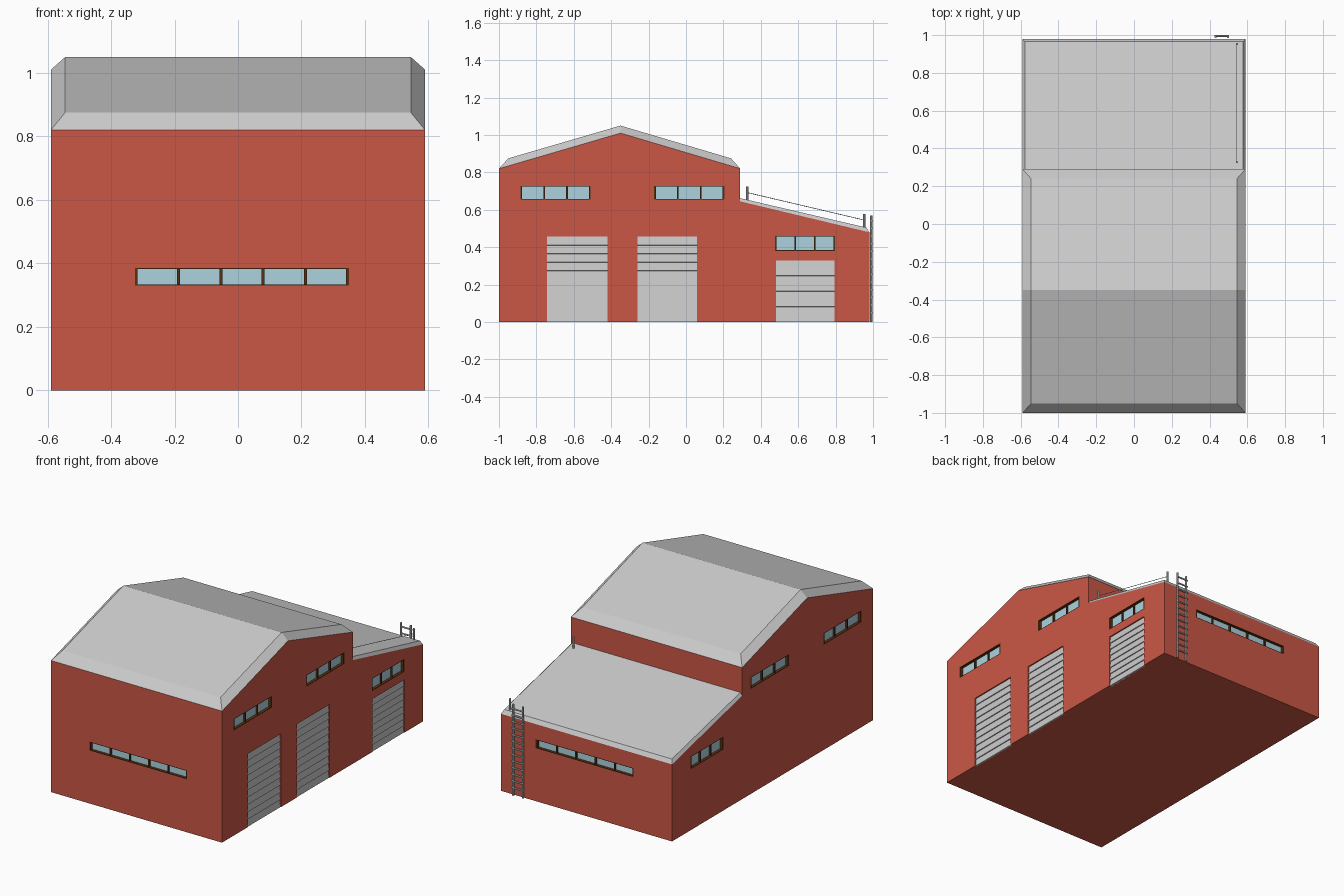
import bpy, bmesh
from mathutils import Vector, Matrix

if "Cube" in bpy.data.objects:
    bpy.data.objects.remove(bpy.data.objects["Cube"])


def material(name, rgb):
    m = bpy.data.materials.new(name)
    m.diffuse_color = (*rgb, 1)
    m.use_nodes = True
    m.node_tree.nodes["Principled BSDF"].inputs["Base Color"].default_value = m.diffuse_color
    return m


RED = material("red_wall", (0.60, 0.095, 0.06))
GLASS = material("pale_glass", (0.42, 0.65, 0.73))
BROWN = material("brown_frame", (0.10, 0.03, 0.006))
X, FRONT, BACK = 0.59, -1.0, 0.98
DEPTH = 0.022


def finish(bm, name, mat=None):
    bmesh.ops.recalc_face_normals(bm, faces=bm.faces)
    me = bpy.data.meshes.new(name)
    bm.to_mesh(me)
    bm.free()
    ob = bpy.data.objects.new(name, me)
    bpy.context.collection.objects.link(ob)
    if mat:
        me.materials.append(mat)
    return ob


def add_box(bm, lo, hi):
    lo, hi = Vector(lo), Vector(hi)
    mat = Matrix.Translation((lo + hi) / 2) @ Matrix.Diagonal((*(hi - lo), 1))
    bmesh.ops.create_cube(bm, size=1, matrix=mat)


def add_rod(bm, a, b, r, sides=8):
    a, b = Vector(a), Vector(b)
    rot = (b - a).to_track_quat('Z', 'Y').to_matrix().to_4x4()
    bmesh.ops.create_cone(bm, cap_ends=True, segments=sides, radius1=r, radius2=r,
                          depth=(b - a).length, matrix=Matrix.Translation((a + b) / 2) @ rot)


def prism(name, profile, start, step, mat=None):
    """Extrude a profile, given by a function-free list of 3D points."""
    bm = bmesh.new()
    face = bm.faces.new([bm.verts.new(p) for p in profile])
    out = bmesh.ops.extrude_face_region(bm, geom=[face])
    vs = [g for g in out["geom"] if isinstance(g, bmesh.types.BMVert)]
    bmesh.ops.translate(bm, verts=vs, vec=step)
    bmesh.ops.translate(bm, verts=bm.verts, vec=start)
    return finish(bm, name, mat)


def wall_box(bm, wall, u0, u1, d0, d1, z0, z1):
    """Box on a wall: u runs along the wall, d is depth inward from its surface."""
    axis, pos, sign = {"front": (1, FRONT, -1), "back": (1, BACK, 1),
                       "right": (0, X, 1), "left": (0, -X, -1)}[wall]
    a, b = sorted((pos - sign * d0, pos - sign * d1))
    if axis == 0:
        add_box(bm, (a, u0, z0), (b, u1, z1))
    else:
        add_box(bm, (u0, a, z0), (u1, b, z1))


cut = bmesh.new()


def window(name, wall, u0, u1, z0, z1, panes):
    wall_box(cut, wall, u0, u1, -0.05, DEPTH, z0, z1)
    glass = bmesh.new()
    wall_box(glass, wall, u0, u1, DEPTH - 0.004, DEPTH + 0.002, z0, z1)
    finish(glass, name + "_glass", GLASS)
    frame = bmesh.new()
    t, w = 0.004, 0.009
    for za, zb in ((z0, z0 + t), (z1 - t, z1)):
        wall_box(frame, wall, u0, u1, 0, DEPTH, za, zb)
    for i in range(panes + 1):
        c = u0 + w / 2 + (u1 - u0 - w) * i / panes
        d = 0 if i in (0, panes) else 0.008
        wall_box(frame, wall, c - w / 2, c + w / 2, d, DEPTH, z0, z1)
    finish(frame, name + "_frame", BROWN)


def shutter(name, y0, y1, height, slats):
    wall_box(cut, "right", y0, y1, -0.05, 0.012, -0.05, height)
    step = height / slats
    pts = [(X - 0.02, 0, height), (X - 0.02, 0, 0)]
    for i in range(slats):
        pts += [(X - 0.003, 0, i * step), (X - 0.008, 0, (i + 0.97) * step)]
    pts[-1] = (X - 0.008, 0, height)
    prism(name, pts, (0, y0, 0), (0, y1 - y0, 0))


# windows
for wall in ("front", "back"):
    window(wall + "_window", wall, -0.325, 0.35, 0.33, 0.386, 5)
for wall in ("right", "left"):
    window(wall + "_hall_window_a", wall, -0.885, -0.51, 0.655, 0.728, 3)
    window(wall + "_hall_window_b", wall, -0.17, 0.205, 0.655, 0.728, 3)
    window(wall + "_annex_window", wall, 0.475, 0.797, 0.38, 0.46, 3)

# roller shutters
shutter("hall_shutter_a", -0.742, -0.42, 0.457, 10)
shutter("hall_shutter_b", -0.26, 0.058, 0.457, 10)
shutter("annex_shutter", 0.48, 0.795, 0.33, 8)

# walls, with openings cut out
outline = [(-1, 0), (0.98, 0), (0.98, 0.48), (0.29, 0.645), (0.29, 0.82), (-0.35, 1.01), (-1, 0.82)]
walls = prism("walls", [(0, y, z) for y, z in outline], (-X, 0, 0), (2 * X, 0, 0), RED)
cutter = finish(cut, "opening_cutter", RED)
cutter.hide_render = True
mod = walls.modifiers.new("openings", 'BOOLEAN')
mod.object = cutter
mod.operation = 'DIFFERENCE'
mod.solver = 'EXACT'
bpy.context.view_layer.objects.active = walls
bpy.ops.object.modifier_apply(modifier=mod.name)
bpy.data.objects.remove(cutter)


# roofs: slabs with chamfered edges
def roof(name, base, top, xt):
    bm = bmesh.new()
    rows = [[bm.verts.new((x, *p)) for p in prof]
            for x, prof in ((-X, base), (-xt, top), (xt, top), (X, base))]
    for k in range(4):
        a, b = rows[k], rows[(k + 1) % 4]
        for i in range(len(base) - 1):
            bm.faces.new((a[i], a[i + 1], b[i + 1], b[i]))
    for i in (0, -1):
        bm.faces.new([r[i] for r in rows])
    finish(bm, name)


roof("hall_roof", [(-1, 0.82), (-0.35, 1.01), (0.29, 0.82)],
     [(-0.95, 0.875), (-0.35, 1.05), (0.24, 0.875)], 0.545)
roof("annex_roof", [(0.29, 0.645), (0.98, 0.48)], [(0.29, 0.662), (0.965, 0.505)], 0.578)

# ladder on the back wall
bm = bmesh.new()
for x in (0.432, 0.498):
    add_rod(bm, (x, 0.99, 0.0), (x, 0.99, 0.57), 0.006)
for i in range(13):
    z = 0.05 + i * 0.041
    add_rod(bm, (0.426, 0.995, z), (0.504, 0.995, z), 0.005)
finish(bm, "ladder")

# safety line along the annex roof edge
bm = bmesh.new()
add_rod(bm, (0.545, 0.328, 0.64), (0.545, 0.328, 0.725), 0.006)
add_rod(bm, (0.545, 0.953, 0.49), (0.545, 0.953, 0.577), 0.006)
finish(bm, "safety_posts")
bm = bmesh.new()
add_rod(bm, (0.545, 0.328, 0.692), (0.545, 0.953, 0.545), 0.0018, 6)
finish(bm, "safety_line")
